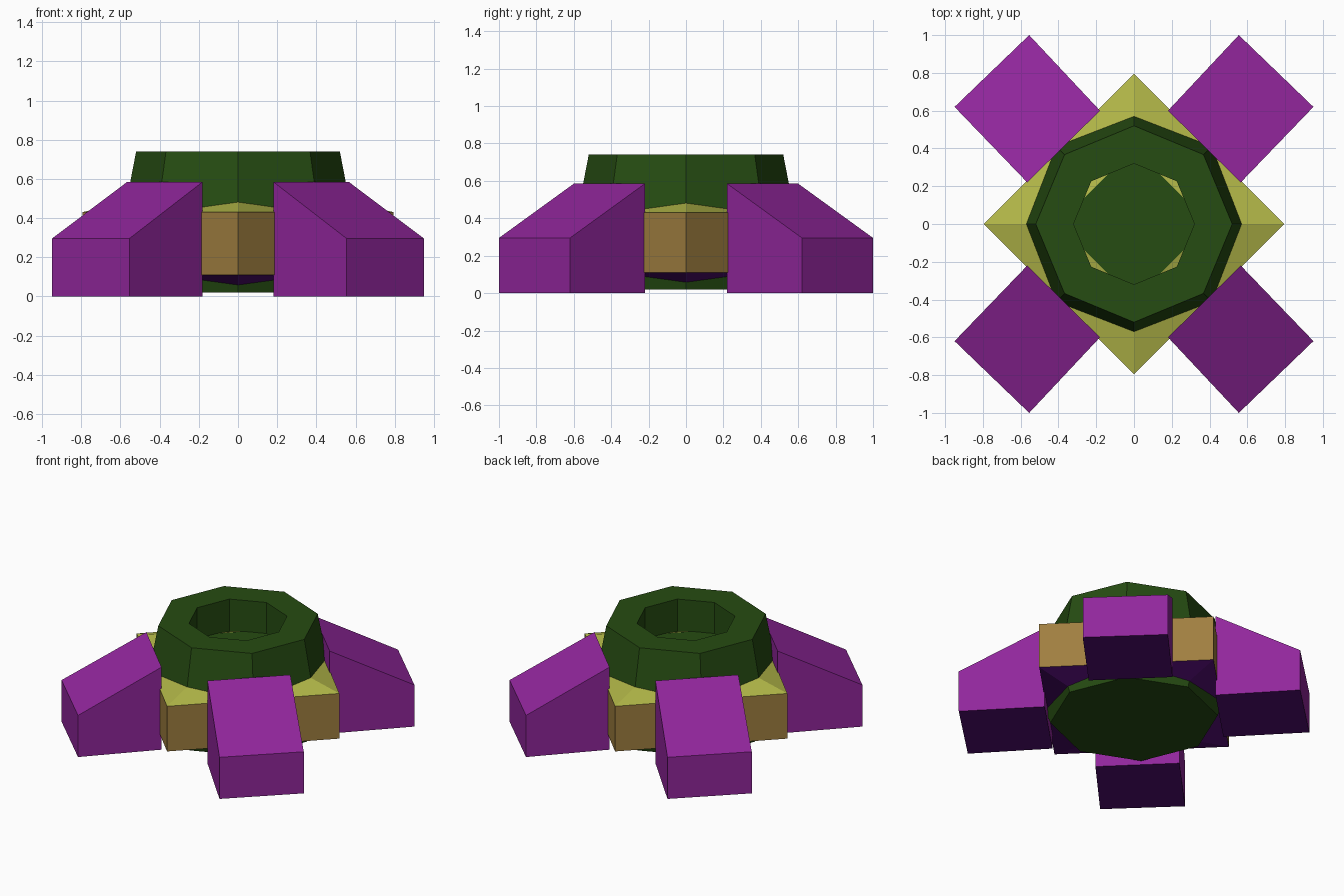
import bpy, bmesh, math

if "Cube" in bpy.data.objects:
    bpy.data.objects.remove(bpy.data.objects["Cube"])


def material(name, rgb):
    lin = [(c / 255 / 12.92) if c < 10 else ((c / 255 + 0.055) / 1.055) ** 2.4 for c in rgb]
    m = bpy.data.materials.new(name)
    m.diffuse_color = (*lin, 1)
    m.use_nodes = True
    m.node_tree.nodes["Principled BSDF"].inputs["Base Color"].default_value = m.diffuse_color
    return m


green = material("dark green", (38, 76, 18))
purple = material("purple", (145, 38, 156))
dark_purple = material("dark purple", (80, 12, 112))
yellow = material("olive yellow", (178, 183, 72))
brown = material("tan brown", (160, 127, 64))


def finish(name, bm, mats, rule=None):
    """Make an object, picking each face's material with a rule on its normal."""
    bmesh.ops.recalc_face_normals(bm, faces=bm.faces[:])
    if rule:
        for f in bm.faces:
            f.material_index = rule(f.normal.z)
    me = bpy.data.meshes.new(name)
    bm.to_mesh(me)
    bm.free()
    for m in mats:
        me.materials.append(m)
    ob = bpy.data.objects.new(name, me)
    bpy.context.collection.objects.link(ob)
    return ob


def lathe(profile, sides):
    """Stack of polygon rings from (radius, z) points, capped at both ends."""
    bm = bmesh.new()
    rings = []
    for r, z in profile:
        rings.append([bm.verts.new((r * math.cos(2 * math.pi * i / sides),
                                    r * math.sin(2 * math.pi * i / sides), z))
                      for i in range(sides)])
    for a, b in zip(rings, rings[1:]):
        for i in range(sides):
            j = (i + 1) % sides
            bm.faces.new((a[i], a[j], b[j], b[i]))
    bm.faces.new(rings[0])
    bm.faces.new(rings[-1])
    return bm


# Octagonal body with a round well in the top
finish("body", lathe([(0.54, 0.02), (0.58, 0.13), (0.58, 0.43), (0.52, 0.74),
                      (0.32, 0.74), (0.32, 0.50)], 8), [green])

# Four-cornered core: sloped top and underside, flat green well floor
finish("core", lathe([(0.40, 0.025), (0.795, 0.11), (0.795, 0.43), (0.40, 0.52)], 4),
       [brown, yellow, dark_purple, green],
       lambda nz: 3 if abs(nz) > 0.999 else 1 if nz > 0.3 else 2 if nz < -0.3 else 0)

# Four diagonal wedge-topped feet: (x, y, top height)
corners = [(0.18, 0.60, 0.585), (0.565, 0.22, 0.585), (0.95, 0.62, 0.295), (0.555, 1.0, 0.295)]
for sx, side in ((1, "right"), (-1, "left")):
    for sy, end in ((-1, "front"), (1, "back")):
        bm = bmesh.new()
        low = [bm.verts.new((sx * x, sy * y, 0)) for x, y, h in corners]
        top = [bm.verts.new((sx * x, sy * y, h)) for x, y, h in corners]
        bm.faces.new(low)
        bm.faces.new(top)
        for i in range(4):
            j = (i + 1) % 4
            bm.faces.new((low[i], low[j], top[j], top[i]))
        finish(f"{end}_{side}_foot", bm, [purple, dark_purple],
               lambda nz: 1 if nz < -0.9 else 0)
